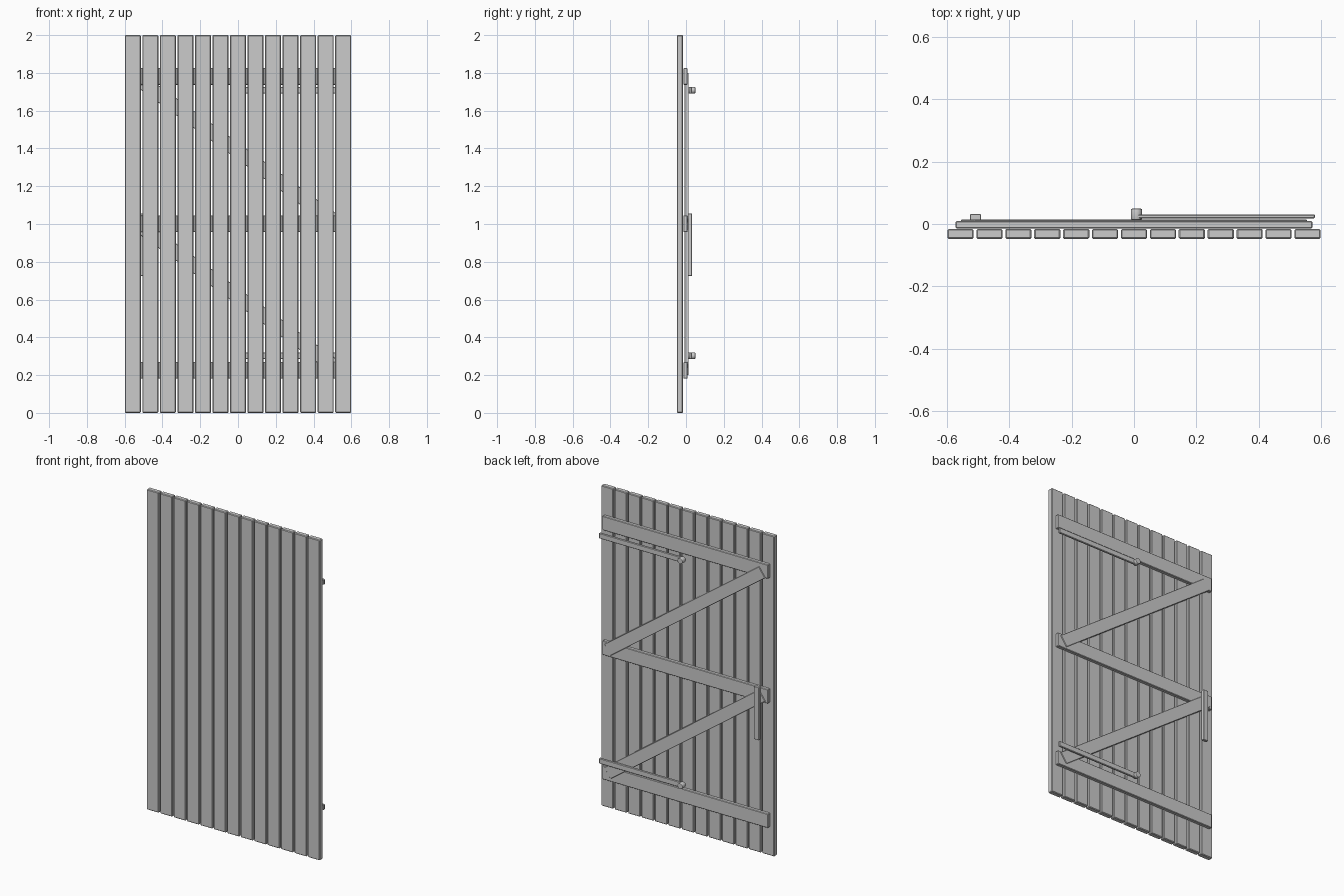
import bpy
import bmesh
from math import atan2, hypot, pi
from mathutils import Matrix, Vector

if "Cube" in bpy.data.objects:
    bpy.data.objects.remove(bpy.data.objects["Cube"], do_unlink=True)

grey = bpy.data.materials.new("plain_grey")
grey.use_nodes = True
colour = (0.6, 0.6, 0.6, 1)
grey.diffuse_color = colour
grey.node_tree.nodes["Principled BSDF"].inputs["Base Color"].default_value = colour


def finish(name, bm, bevel, segments=1):
    mesh = bpy.data.meshes.new(name)
    bm.to_mesh(mesh)
    bm.free()
    mesh.materials.append(grey)
    obj = bpy.data.objects.new(name, mesh)
    bpy.context.collection.objects.link(obj)
    mod = obj.modifiers.new("edge_bevel", "BEVEL")
    mod.width = bevel
    mod.segments = segments
    return obj


def box(name, x, y, z, bevel=0.002):
    """Box given by its (low, high) range on each axis."""
    bm = bmesh.new()
    size = [b - a for a, b in (x, y, z)]
    mid = Vector([(a + b) / 2 for a, b in (x, y, z)])
    bmesh.ops.create_cube(bm, size=1, matrix=Matrix.Diagonal((*size, 1)))
    obj = finish(name, bm, bevel)
    obj.location = mid
    return obj


def knob(name, x, z, radius, y0, y1):
    """Round stud pointing out of the back."""
    bm = bmesh.new()
    place = Matrix.Translation((x, (y0 + y1) / 2, z)) @ Matrix.Rotation(pi / 2, 4, "X")
    bmesh.ops.create_cone(bm, cap_ends=True, segments=24, radius1=radius,
                          radius2=radius, depth=y1 - y0, matrix=place)
    obj = finish(name, bm, 0.004, 2)
    obj.modifiers["edge_bevel"].limit_method = "ANGLE"
    for poly in obj.data.polygons:
        poly.use_smooth = len(poly.vertices) == 4


# Upright planks
planks, width = 13, 0.084
pitch = (1.197 - width) / (planks - 1)
for i in range(planks):
    x = (i - (planks - 1) / 2) * pitch
    box(f"plank_{i + 1}", (x - width / 2, x + width / 2), (-0.048, -0.016), (0, 2), 0.004)

# Cross rails
rails = {"bottom": 0.225, "middle": 1.002, "top": 1.781}
for name, z in rails.items():
    box(f"{name}_rail", (-0.572, 0.572), (-0.014, 0.009), (z - 0.044, z + 0.044), 0.003)

# Diagonal braces between the rails
for name, z0, z1 in (("upper", 1.77, 1.0), ("lower", 1.0, 0.23)):
    run, drop = 1.068, z0 - z1
    half = hypot(run, drop) / 2
    brace = box(f"{name}_brace", (-half, half), (-0.008, 0.014), (-0.037, 0.037))
    brace.location.z = (z0 + z1) / 2
    brace.rotation_euler.y = atan2(drop, run)

# Hinge straps with end knobs
for name, z in (("lower", 0.302), ("upper", 1.708)):
    box(f"{name}_hinge_strap", (0, 0.58), (0.018, 0.031), (z - 0.017, z + 0.017), 0.003)
    knob(f"{name}_hinge_knob", 0.008, z, 0.018, 0.013, 0.049)

# Pull handle
box("handle", (-0.526, -0.491), (0.012, 0.032), (0.725, 1.055))
